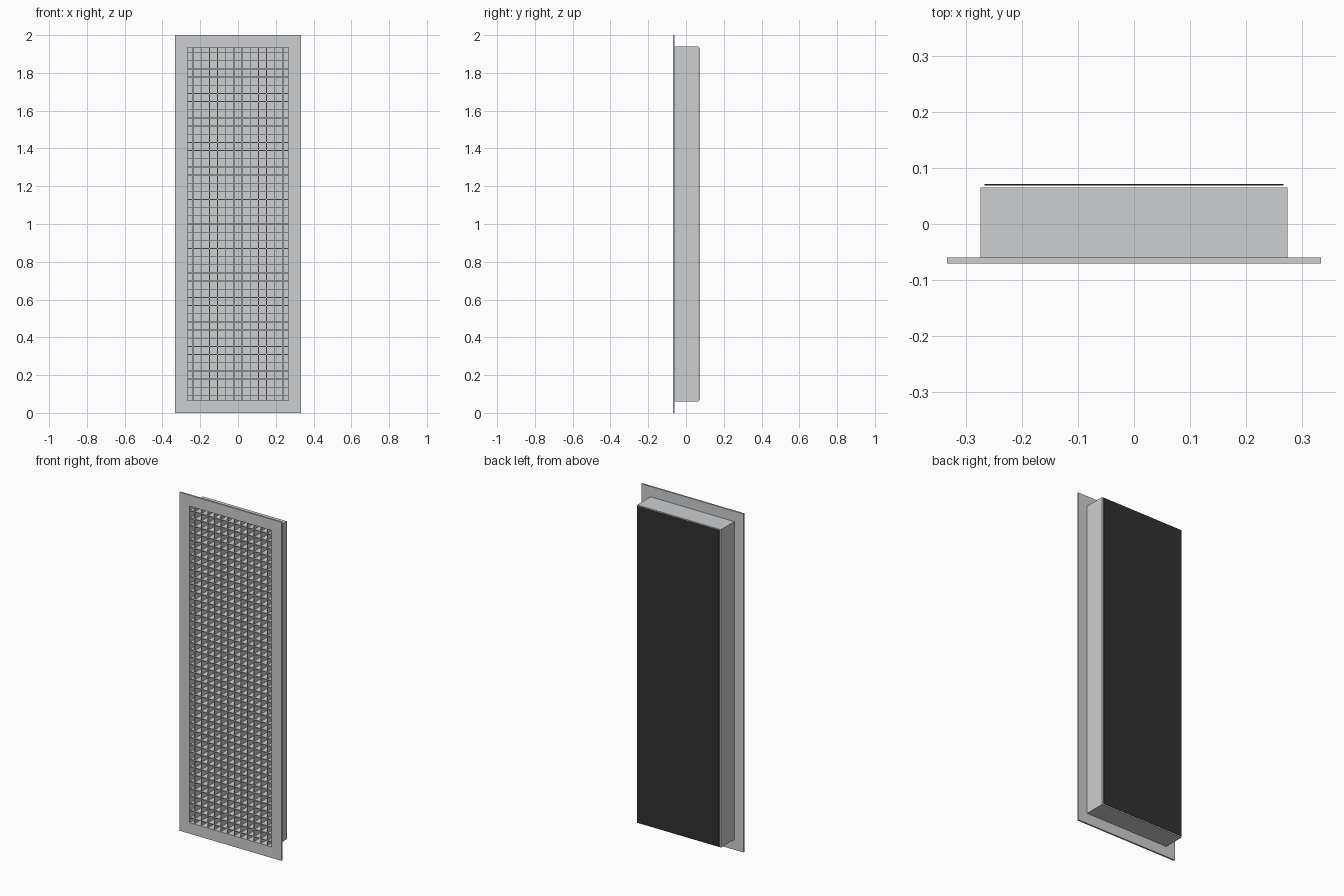
import bpy, bmesh

if "Cube" in bpy.data.objects:
    bpy.data.objects.remove(bpy.data.objects["Cube"])

def material(name, rgb):
    m = bpy.data.materials.new(name)
    m.diffuse_color = (*rgb, 1)
    m.use_nodes = True
    m.node_tree.nodes["Principled BSDF"].inputs["Base Color"].default_value = m.diffuse_color
    return m

metal = material("grey_metal", (0.61, 0.62, 0.63))
black = material("black_backing", (0.03, 0.03, 0.03))

def add_box(bm, x0, x1, y0, y1, z0, z1):
    v = [bm.verts.new((x, y, z)) for x in (x0, x1) for y in (y0, y1) for z in (z0, z1)]
    for f in ((0, 1, 3, 2), (4, 6, 7, 5), (0, 4, 5, 1), (2, 3, 7, 6), (0, 2, 6, 4), (1, 5, 7, 3)):
        bm.faces.new([v[i] for i in f])

def add_ring(bm, outer, inner, y0, y1):
    # rectangular tube along y, sizes are half width and half height about z = 1
    loops = []
    for (w, h), y in ((outer, y0), (outer, y1), (inner, y1), (inner, y0)):
        loops.append([bm.verts.new((sx * w, y, 1 + sz * h))
                      for sx, sz in ((-1, -1), (1, -1), (1, 1), (-1, 1))])
    for k in range(4):
        a, b = loops[k], loops[(k + 1) % 4]
        for i in range(4):
            j = (i + 1) % 4
            bm.faces.new((a[i], a[j], b[j], b[i]))

def finish(bm, name, mat):
    bmesh.ops.recalc_face_normals(bm, faces=bm.faces)
    me = bpy.data.meshes.new(name)
    bm.to_mesh(me)
    bm.free()
    me.materials.append(mat)
    ob = bpy.data.objects.new(name, me)
    bpy.context.collection.objects.link(ob)

IW, IH = 0.267, 0.935      # half size of the opening
PITCH, T = 0.0432, 0.002   # blade spacing and half thickness
Y0, Y1 = -0.067, 0.061     # blade depth range

# front flange
bm = bmesh.new()
add_ring(bm, (0.333, 1.0), (IW, IH), -0.07, -0.06)
finish(bm, "front_flange", metal)

# duct collar behind the flange
bm = bmesh.new()
add_ring(bm, (0.274, 0.939), (IW, IH), -0.06, 0.065)
finish(bm, "duct_collar", metal)

# grey panel closing the collar behind the blades
bm = bmesh.new()
add_box(bm, -IW, IW, 0.061, 0.065, 1 - IH, 1 + IH)
finish(bm, "collar_back_panel", metal)

# vertical blades
bm = bmesh.new()
for i in range(12):
    x = (i - 5.5) * PITCH
    add_box(bm, x - T, x + T, Y0, Y1, 1 - IH, 1 + IH)
finish(bm, "vertical_blades", metal)

# horizontal blades
bm = bmesh.new()
for i in range(43):
    z = 1 + (i - 21) * PITCH
    add_box(bm, -IW, IW, Y0 + 0.001, Y1, z - T, z + T)
finish(bm, "horizontal_blades", metal)

# dark backing plate
bm = bmesh.new()
add_box(bm, -IW, IW, 0.069, 0.071, 1 - IH, 1 + IH)
finish(bm, "backing_plate", black)
